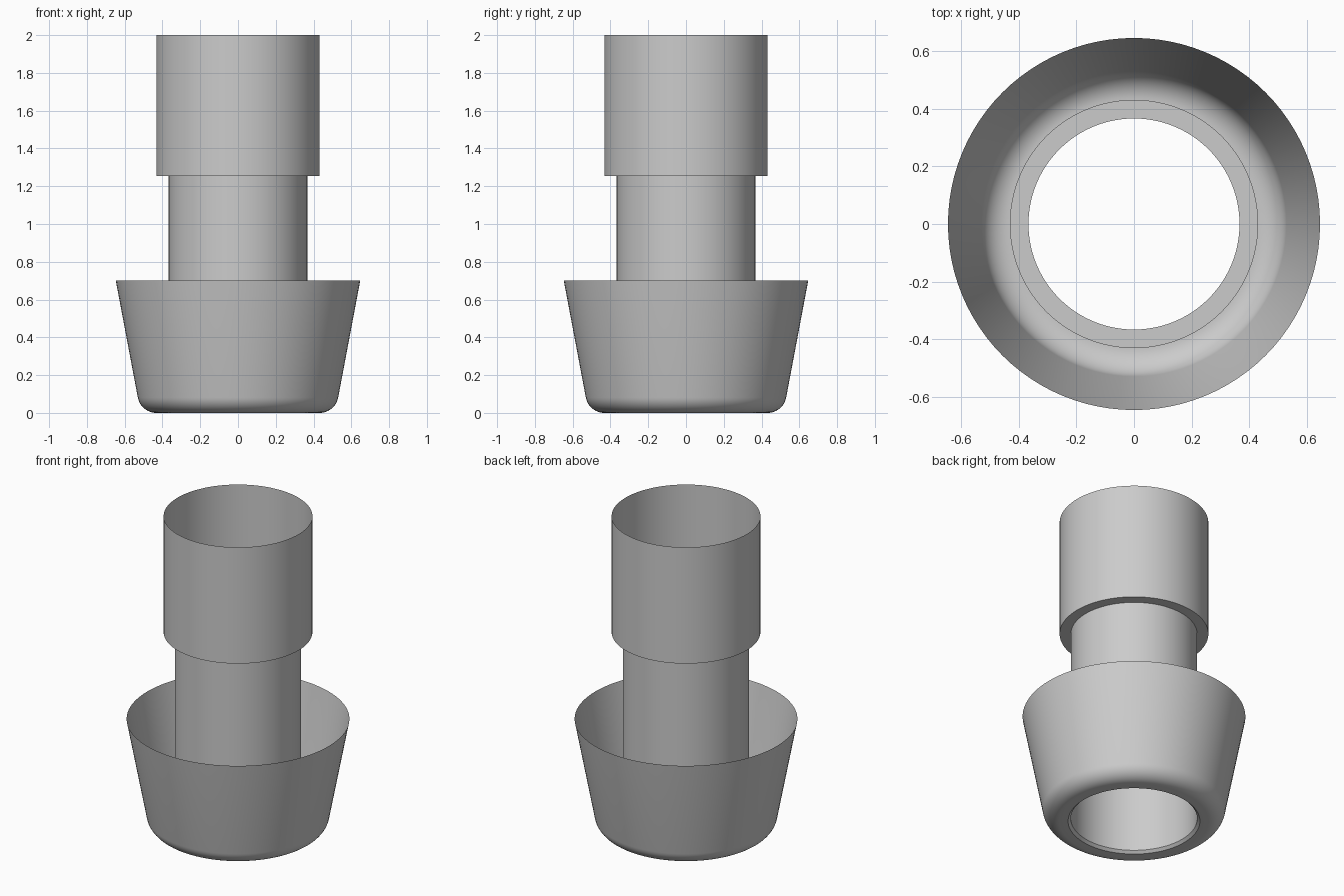
import bpy, bmesh, math
from mathutils import Vector

SEGMENTS = 96

cube = bpy.data.objects.get("Cube")
if cube:
    bpy.data.objects.remove(cube, do_unlink=True)

grey = bpy.data.materials.new("plain grey")
grey.use_nodes = True
colour = (0.6, 0.6, 0.6, 1)
grey.diffuse_color = colour
grey.node_tree.nodes["Principled BSDF"].inputs["Base Color"].default_value = colour


def fillet(before, corner, after, radius, steps=12):
    """Points of a round that replaces the corner between two straight lines."""
    a = (Vector(before) - Vector(corner)).normalized()
    b = (Vector(after) - Vector(corner)).normalized()
    half = a.angle(b) / 2
    centre = Vector(corner) + (a + b).normalized() * radius / math.sin(half)
    start = Vector(corner) + a * radius / math.tan(half) - centre
    end = Vector(corner) + b * radius / math.tan(half) - centre
    sweep = math.pi - 2 * half
    return [tuple(centre + (start * math.sin(sweep * (1 - i / steps))
                            + end * math.sin(sweep * i / steps)) / math.sin(sweep))
            for i in range(steps + 1)]


def revolve(name, profile):
    """Thin open shell: (radius, height) points, listed upward, turned about z."""
    bm = bmesh.new()
    verts = [bm.verts.new((r, 0, z)) for r, z in profile]
    edges = [bm.edges.new(pair) for pair in zip(verts, verts[1:])]
    bmesh.ops.spin(bm, geom=verts + edges, axis=(0, 0, 1), cent=(0, 0, 0),
                   angle=math.tau, steps=SEGMENTS, use_merge=True)
    bmesh.ops.remove_doubles(bm, verts=bm.verts, dist=1e-5)
    bm.normal_update()
    # Turn the outside of the shell outward
    if sum(f.normal.dot(Vector((*f.calc_center_median().xy, 0))) for f in bm.faces) < 0:
        bmesh.ops.reverse_faces(bm, faces=bm.faces)
    mesh = bpy.data.meshes.new(name)
    bm.to_mesh(mesh)
    bm.free()
    mesh.materials.append(grey)
    obj = bpy.data.objects.new(name, mesh)
    bpy.context.collection.objects.link(obj)
    bpy.ops.object.select_all(action="DESELECT")
    obj.select_set(True)
    bpy.context.view_layer.objects.active = obj
    bpy.ops.object.shade_smooth_by_angle(angle=math.radians(30))


neck_r, sleeve_r = 0.367, 0.432
lip, corner, rim = (0.383, 0), (0.515, 0), (0.647, 0.7)

# Flared cup with a rounded foot and a small chamfer into the bore
revolve("flared_cup", [(neck_r, 0.016), lip] + fillet(lip, corner, rim, 0.1) + [rim])
# Narrow tube rising through the cup
revolve("neck_tube", [(neck_r, 0.016), (neck_r, 1.255)])
# Wider open sleeve with its flat step underneath
revolve("upper_sleeve", [(neck_r, 1.255), (sleeve_r, 1.255), (sleeve_r, 2)])
